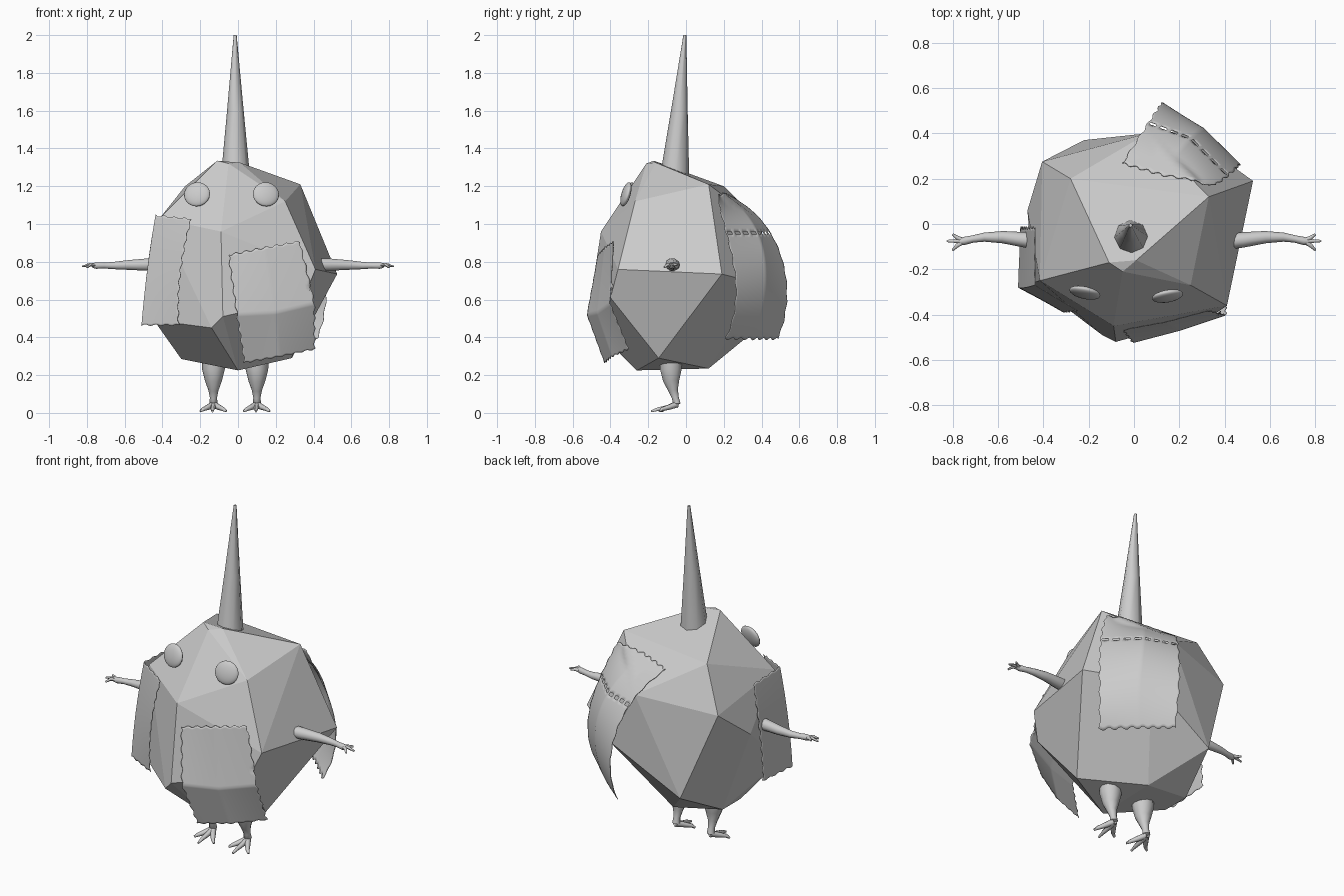
import bpy, bmesh, math
from mathutils import Vector
from mathutils.bvhtree import BVHTree

if "Cube" in bpy.data.objects:
    bpy.data.objects.remove(bpy.data.objects["Cube"])

grey = bpy.data.materials.new("plain grey")
grey.diffuse_color = (0.6, 0.6, 0.6, 1)
grey.use_nodes = True
grey.node_tree.nodes["Principled BSDF"].inputs["Base Color"].default_value = grey.diffuse_color


def finish(name, bm, angle=None):
    """Turn a bmesh into a named object, optionally smooth shaded."""
    bmesh.ops.recalc_face_normals(bm, faces=bm.faces)
    me = bpy.data.meshes.new(name)
    bm.to_mesh(me)
    bm.free()
    ob = bpy.data.objects.new(name, me)
    bpy.context.collection.objects.link(ob)
    me.materials.append(grey)
    if angle:
        bpy.ops.object.select_all(action='DESELECT')
        ob.select_set(True)
        bpy.context.view_layer.objects.active = ob
        bpy.ops.object.shade_smooth_by_angle(angle=math.radians(angle))
    return ob


def tube(bm, path, sides=10):
    """Closed tube through (x, y, z, radius) points."""
    pts = [Vector(p[:3]) for p in path]
    rings = []
    for i, p in enumerate(pts):
        t = pts[min(i + 1, len(pts) - 1)] - pts[max(i - 1, 0)]
        q = t.to_track_quat('Z', 'Y')
        rings.append([bm.verts.new(p + q @ Vector((math.cos(a), math.sin(a), 0)) * path[i][3])
                      for a in (2 * math.pi * k / sides for k in range(sides))])
    for a, b in zip(rings, rings[1:]):
        for k in range(sides):
            bm.faces.new((a[k], a[(k + 1) % sides], b[(k + 1) % sides], b[k]))
    bm.faces.new(rings[0][::-1])
    bm.faces.new(rings[-1])


# Faceted boulder body: convex hull of its corners
corners = [
    (-0.11, -0.17, 1.335), (0.01, -0.16, 1.325), (-0.05, -0.21, 1.32),
    (0.33, 0.12, 1.21), (-0.28, 0.20, 1.20), (0.25, -0.27, 1.12),
    (0.525, 0.19, 0.735), (0.41, -0.36, 0.76), (0.35, -0.40, 0.61),
    (-0.09, -0.45, 0.96), (-0.08, -0.52, 0.51), (-0.14, -0.49, 0.45),
    (-0.415, -0.25, 1.03), (-0.445, -0.26, 0.49), (-0.405, 0.275, 0.95),
    (-0.47, 0.06, 0.775), (-0.22, 0.37, 0.44), (0.22, 0.41, 0.68),
    (0.06, 0.40, 1.0),
    (0.285, -0.145, 0.29), (-0.30, 0.08, 0.285), (-0.30, -0.09, 0.285),
    (0.0, -0.26, 0.225), (0.0, 0.12, 0.235)]
bm = bmesh.new()
for c in corners:
    bm.verts.new(c)
bmesh.ops.convex_hull(bm, input=bm.verts)
bmesh.ops.delete(bm, geom=[v for v in bm.verts if not v.link_faces], context='VERTS')
bmesh.ops.recalc_face_normals(bm, faces=bm.faces)
hull = BVHTree.FromBMesh(bm)
bmesh.ops.dissolve_limit(bm, angle_limit=math.radians(7), verts=bm.verts, edges=bm.edges)
finish("body", bm)

# Tall leaning horn
bm = bmesh.new()
tube(bm, [(-0.013, -0.062, 1.22, 0.08), (-0.014, -0.035, 1.6, 0.044), (-0.015, -0.006, 2.0, 0.008)], 8)
finish("horn", bm, 50)

# Flattened eyes resting on the face
for side, x, y, turn in (("left", -0.217, -0.303, -12), ("right", 0.148, -0.318, 10)):
    bm = bmesh.new()
    bmesh.ops.create_uvsphere(bm, u_segments=20, v_segments=12, radius=1)
    ob = finish(side + "_eye", bm, 60)
    ob.scale = (0.07, 0.022, 0.066)
    ob.location = (x, y, 1.157)
    ob.rotation_euler = (math.radians(-16), 0, math.radians(turn))

# Thin arms with three fingers, thick legs with clawed feet
for s, side in ((-1, "left"), (1, "right")):
    bm = bmesh.new()
    tube(bm, [(s * x, y, z, r) for x, y, z, r in (
        (0.38, -0.08, 0.785, 0.036), (0.48, -0.07, 0.785, 0.034), (0.58, -0.058, 0.783, 0.027),
        (0.66, -0.058, 0.78, 0.020), (0.71, -0.066, 0.78, 0.016), (0.75, -0.075, 0.78, 0.018),
        (0.77, -0.078, 0.78, 0.013))])
    for y, z, x in ((-0.045, 0.785, 0.80), (-0.075, 0.775, 0.825), (-0.115, 0.77, 0.80)):
        tube(bm, [(s * 0.75, -0.075, 0.78, 0.012), (s * 0.78, (y - 0.075) / 2, 0.785, 0.009),
                  (s * x, y, z, 0.005)], 6)
    finish(side + "_arm", bm, 60)

    cx = -0.015 + s * 0.115
    bm = bmesh.new()
    tube(bm, [(cx, -0.08, 0.30, 0.062), (cx, -0.08, 0.23, 0.060), (cx, -0.078, 0.17, 0.045),
              (cx, -0.068, 0.12, 0.027), (cx, -0.056, 0.08, 0.019), (cx, -0.05, 0.05, 0.022),
              (cx, -0.055, 0.03, 0.014)])
    for dx, y in ((-0.07, -0.13), (-0.005, -0.185), (0.068, -0.14)):
        tube(bm, [(cx, -0.05, 0.045, 0.018), (cx + dx * 0.4, -0.09, 0.03, 0.015),
                  (cx + dx * 0.75, (y - 0.09) / 2 - 0.01, 0.02, 0.011), (cx + dx, y, 0.008, 0.006)], 6)
    finish(side + "_leg", bm, 60)


def along(pts, t, smooth):
    """Point on a smooth or straight-segment path through even points."""
    n = len(pts) - 1
    if not smooth:
        k = min(int(t * n), n - 1)
        return Vector(pts[k]).lerp(Vector(pts[k + 1]), t * n - k)
    total = Vector((0, 0, 0))
    for i, p in enumerate(pts):
        w = 1.0
        for j in range(n + 1):
            if j != i:
                w *= (t * n - j) / (i - j)
        total += Vector(p) * w
    return total


def cloth(name, columns, nu, nv, smooth=True, slit_row=None):
    """Wavy-edged sheet draped over the body; columns run top to bottom."""
    bm = bmesh.new()
    grid = []
    m = len(columns) - 1
    for j in range(nv + 1):
        row = []
        for i in range(nu + 1):
            u, v = i / nu, j / nv
            eu, ev = (2 * u - 1) ** 9, (2 * v - 1) ** 9
            u2 = min(max(u - 0.012 * eu * (1 + math.sin(v * 55)), 0), 1)
            v2 = min(max(v - 0.008 * ev * (1 + math.sin(u * 45)), 0), 1)
            k = min(int(u2 * m), m - 1)
            p = along(columns[k], v2, smooth).lerp(along(columns[k + 1], v2, smooth), u2 * m - k)
            # keep the sheet just outside the body
            hit, nor, _, _ = hull.find_nearest(p)
            if (p - hit).dot(nor) < 0.008:
                p = hit + nor * 0.008
            row.append(bm.verts.new(p))
        grid.append(row)
    for j in range(nv):
        for i in range(nu):
            if j == slit_row and i % 5 in (1, 2, 3):
                continue
            bm.faces.new((grid[j][i], grid[j][i + 1], grid[j + 1][i + 1], grid[j + 1][i]))
    ob = finish(name, bm, 40)
    mod = ob.modifiers.new("thickness", 'SOLIDIFY')
    mod.thickness = 0.003
    mod.offset = 0


# Cloth patches: side wrap, front apron, stitched back flap
cloth("side_patch", [
    [(-0.24, -0.385, 1.03), (-0.30, -0.39, 0.75), (-0.31, -0.385, 0.46)],
    [(-0.435, -0.268, 1.05), (-0.48, -0.28, 0.75), (-0.51, -0.28, 0.46)],
    [(-0.435, -0.01, 1.04), (-0.48, -0.01, 0.75), (-0.50, -0.01, 0.47)]], 32, 48)
cloth("front_patch", [
    [(-0.055, -0.465, 0.84), (-0.01, -0.525, 0.52), (0.03, -0.43, 0.26)],
    [(0.14, -0.43, 0.88), (0.20, -0.47, 0.53), (0.22, -0.39, 0.295)],
    [(0.33, -0.38, 0.915), (0.41, -0.40, 0.58), (0.41, -0.30, 0.335)]], 40, 48, False)
cloth("back_patch", [
    [(-0.06, 0.26, 1.13), (0.06, 0.45, 0.95), (0.12, 0.535, 0.68), (0.11, 0.485, 0.385)],
    [(0.12, 0.20, 1.15), (0.25, 0.38, 0.95), (0.31, 0.42, 0.68), (0.26, 0.36, 0.385)],
    [(0.34, 0.17, 1.16), (0.42, 0.21, 0.95), (0.47, 0.26, 0.68), (0.42, 0.20, 0.385)]], 40, 44, True, 14)
